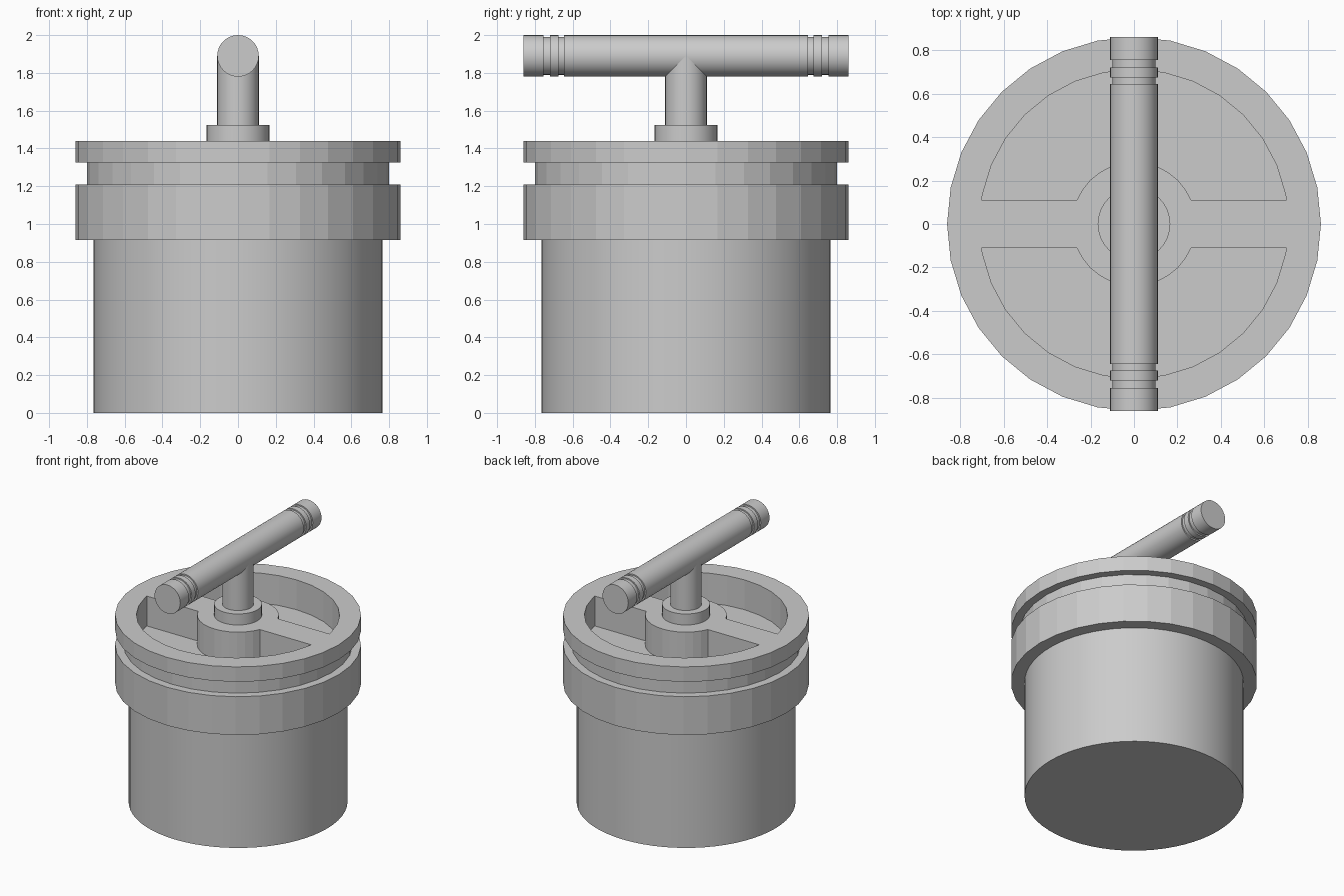
import bpy, bmesh, math
from mathutils import Matrix

cube = bpy.data.objects.get("Cube")
if cube:
    bpy.data.objects.remove(cube, do_unlink=True)

GREY = bpy.data.materials.new("plain grey")
GREY.use_nodes = True
colour = (0.6, 0.6, 0.6, 1)
GREY.diffuse_color = colour
GREY.node_tree.nodes["Principled BSDF"].inputs["Base Color"].default_value = colour


def finish(name, bm, smooth=False):
    bmesh.ops.recalc_face_normals(bm, faces=bm.faces)
    mesh = bpy.data.meshes.new(name)
    bm.to_mesh(mesh)
    bm.free()
    mesh.materials.append(GREY)
    obj = bpy.data.objects.new(name, mesh)
    bpy.context.collection.objects.link(obj)
    if smooth:
        bpy.ops.object.select_all(action="DESELECT")
        obj.select_set(True)
        bpy.context.view_layer.objects.active = obj
        bpy.ops.object.shade_smooth_by_angle(angle=math.radians(30))
    return obj


def lathe(name, profile, sides, smooth=False, matrix=Matrix()):
    """Closed solid of revolution from (radius, height) pairs."""
    bm = bmesh.new()
    rings = [[bm.verts.new((r * math.cos(math.tau * i / sides),
                            r * math.sin(math.tau * i / sides), z))
              for i in range(sides)] for r, z in profile]
    for low, high in zip(rings, rings[1:]):
        for i in range(sides):
            j = (i + 1) % sides
            bm.faces.new((low[i], low[j], high[j], high[i]))
    bm.faces.new(rings[0])
    bm.faces.new(rings[-1])
    bm.transform(matrix)
    return finish(name, bm, smooth)


# Lower body
lathe("body", [(0.765, 0), (0.765, 0.95)], 64, True)

# Faceted head with its outer groove
R, GROOVE_R = 0.86, 0.80
head = lathe("head", [(R, 0.915), (R, 1.21), (GROOVE_R, 1.21), (GROOVE_R, 1.325),
                      (R, 1.325), (R, 1.44)], 32)

# Two pockets cut into the head, leaving a rim, a hub and a crossbar
RIM, HUB, BAR, FLOOR = 0.71, 0.285, 0.11, 1.21


def arc(radius, steps):
    start = math.asin(BAR / radius)
    inner = [k * math.tau / steps for k in range(steps // 2 + 1)]
    angles = [start] + [a for a in inner if start < a < math.pi - start] + [math.pi - start]
    return [(radius * math.cos(a), radius * math.sin(a)) for a in angles]


for side, label in ((1, "back"), (-1, "front")):
    bm = bmesh.new()
    outline = arc(RIM, 32) + arc(HUB, 32)[::-1]
    face = bm.faces.new([bm.verts.new((x, side * y, FLOOR)) for x, y in outline])
    top = bmesh.ops.extrude_face_region(bm, geom=[face])["geom"]
    bmesh.ops.translate(bm, vec=(0, 0, 0.4),
                        verts=[v for v in top if isinstance(v, bmesh.types.BMVert)])
    cutter = finish(label + "_pocket_cutter", bm)
    cutter.hide_render = True
    cutter.hide_set(True)
    cut = head.modifiers.new(label + " pocket", "BOOLEAN")
    cut.operation = "DIFFERENCE"
    cut.solver = "EXACT"
    cut.object = cutter

# Apply the cuts and drop the cutters
bpy.context.view_layer.update()
cut_mesh = bpy.data.meshes.new_from_object(
    head.evaluated_get(bpy.context.evaluated_depsgraph_get()))
head.modifiers.clear()
head.data = cut_mesh
for label in ("back", "front"):
    bpy.data.objects.remove(bpy.data.objects[label + "_pocket_cutter"], do_unlink=True)

# Stem and its foot
lathe("stem_foot", [(0.167, 1.43), (0.167, 1.525)], 32, True)
lathe("stem", [(0.11, 1.5), (0.11, 1.89)], 32, True)

# Crosswise handle with two grooves near each end
G, H = 0.1, 0.11
half = [(H, 0.645), (G, 0.645), (G, 0.675), (H, 0.675), (H, 0.72),
        (G, 0.72), (G, 0.755), (H, 0.755), (H, 0.86)]
profile = [(r, -y) for r, y in reversed(half)] + half
lathe("handle", profile, 32, True,
      Matrix.Translation((0, 0, 1.89)) @ Matrix.Rotation(math.pi / 2, 4, "X"))
